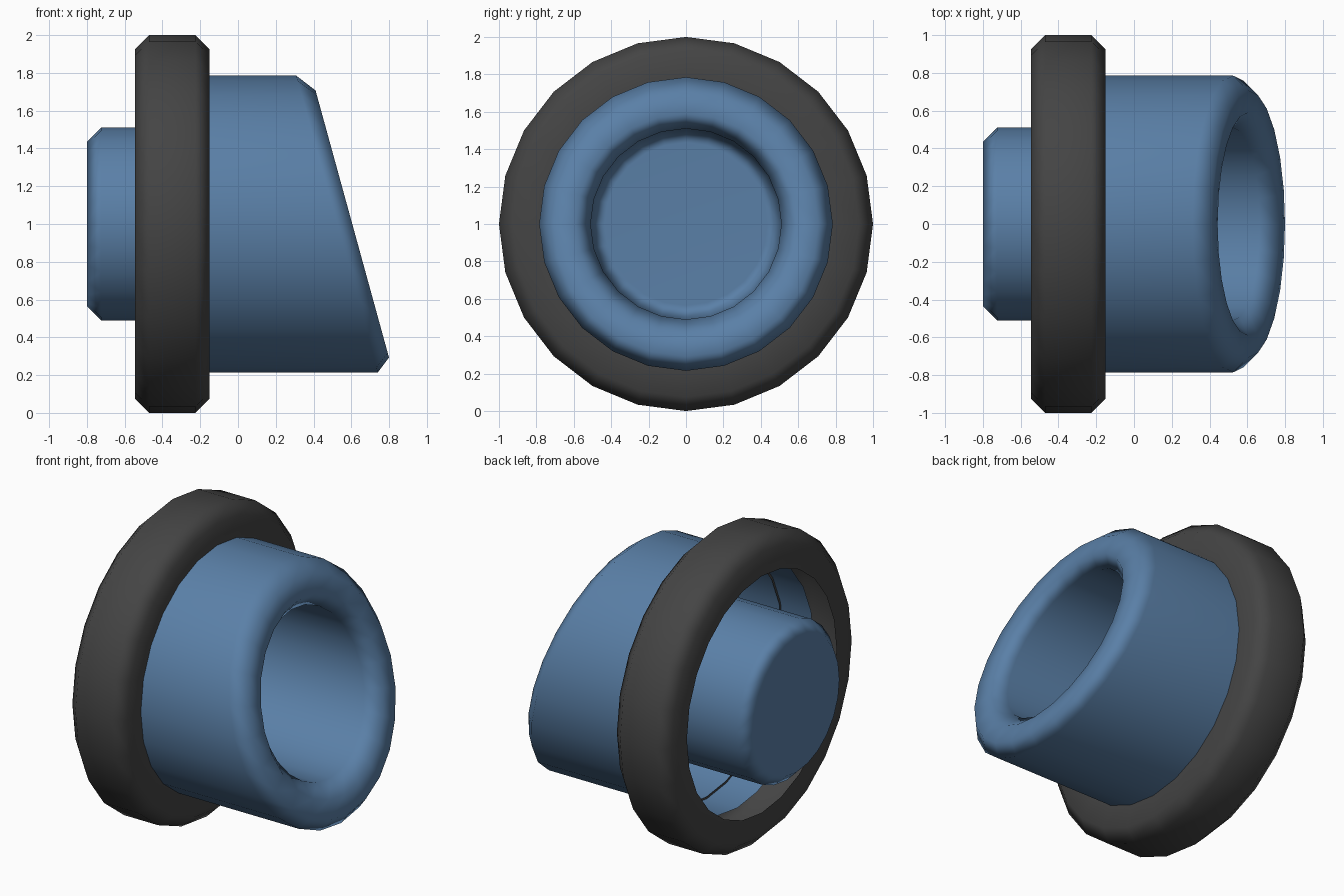
import bpy, bmesh, math

if "Cube" in bpy.data.objects:
    bpy.data.objects.remove(bpy.data.objects["Cube"])

SIDES = 24
SLANT = -0.275   # how far the mouth leans back per unit of height


def material(name, rgb):
    m = bpy.data.materials.new(name)
    m.diffuse_color = (*rgb, 1)
    m.use_nodes = True
    m.node_tree.nodes["Principled BSDF"].inputs["Base Color"].default_value = m.diffuse_color
    return m


def lathe(name, profile, mat, cap_end=False):
    """Revolve (x, radius, slanted) points about the x axis at z = 1."""
    bm = bmesh.new()
    loops = []
    for x, r, slanted in profile:
        loop = []
        for i in range(SIDES):
            a = 2 * math.pi * i / SIDES
            y, z = r * math.cos(a), r * math.sin(a)
            loop.append(bm.verts.new((x + SLANT * z * slanted, y, 1 + z)))
        loops.append(loop)
    for a, b in zip(loops, loops[1:]):
        for i in range(SIDES):
            k = (i + 1) % SIDES
            bm.faces.new((a[i], a[k], b[k], b[i]))
    if cap_end:
        bm.faces.new(loops[-1])
    for f in bm.faces:
        f.smooth = True
    me = bpy.data.meshes.new(name)
    bm.to_mesh(me)
    bm.free()
    me.materials.append(mat)
    ob = bpy.data.objects.new(name, me)
    bpy.context.collection.objects.link(ob)
    # soft bevels with flat-looking large faces
    ob.modifiers.new("soft_bevels", 'WEIGHTED_NORMAL')
    return ob


blue = material("steel_blue", (0.102, 0.214, 0.386))
dark = material("charcoal", (0.058, 0.058, 0.058))

# Collar: hollow ring with bevelled rim, open on the inside
lathe("collar_ring", [
    (-0.545, 0.77, 0), (-0.545, 0.925, 0), (-0.47, 1.0, 0),
    (-0.225, 1.0, 0), (-0.15, 0.925, 0), (-0.15, 0.77, 0)], dark)

# Body: outer sleeve, slanted bevelled mouth, inner bore closed at the back
lathe("slanted_cup", [
    (-0.37, 0.785, 0), (0.525, 0.785, 1), (0.605, 0.707, 1),
    (0.605, 0.59, 1), (0.525, 0.51, 1),
    (-0.725, 0.51, 0), (-0.80, 0.435, 0)], blue, cap_end=True)
